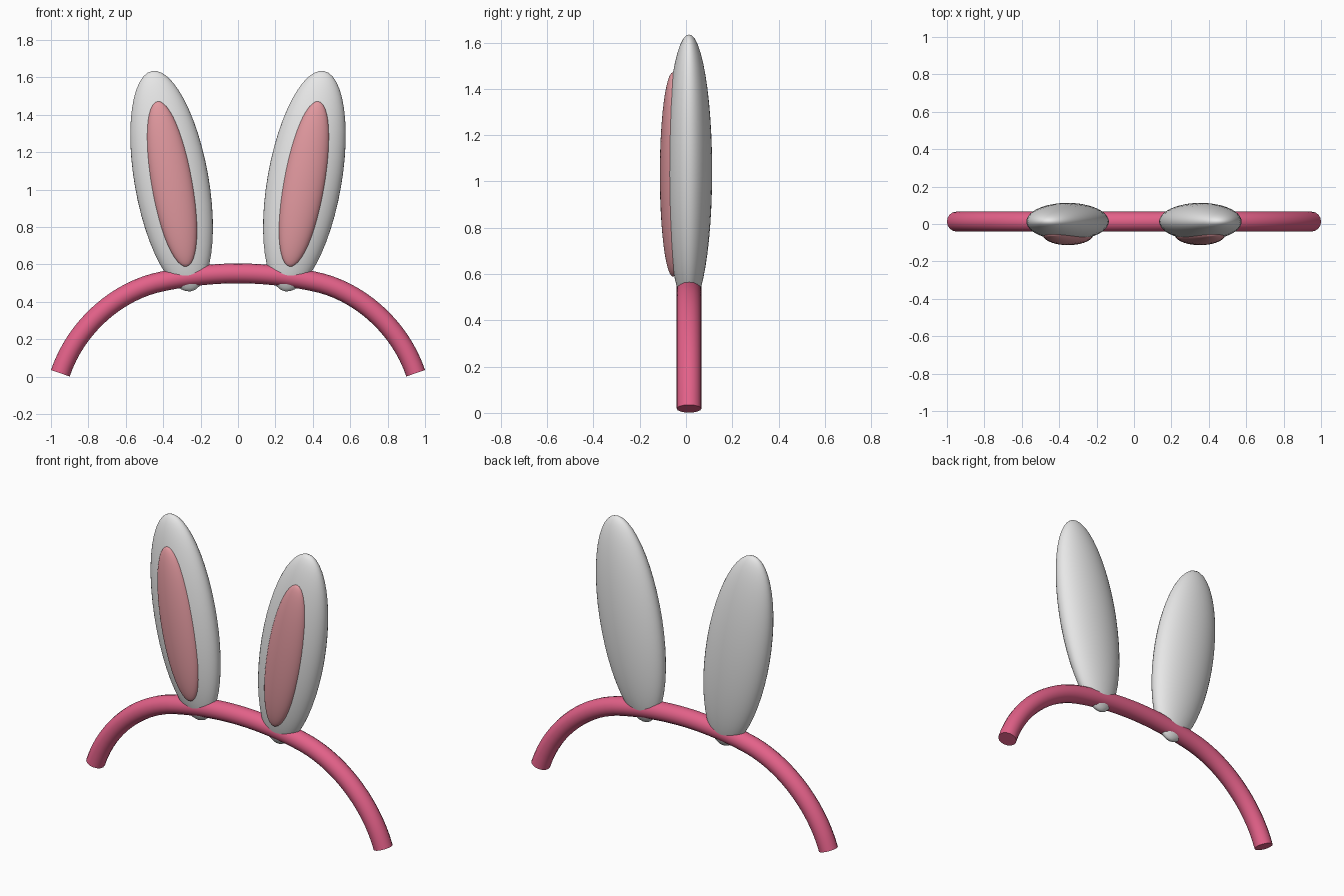
import bpy
from math import radians

cube = bpy.data.objects.get("Cube")
if cube:
    bpy.data.objects.remove(cube, do_unlink=True)


def material(name, color):
    mat = bpy.data.materials.new(name)
    mat.use_nodes = True
    mat.diffuse_color = color
    bsdf = next(n for n in mat.node_tree.nodes if n.type == 'BSDF_PRINCIPLED')
    bsdf.inputs["Base Color"].default_value = color
    return mat


band_pink = material("band pink", (0.77, 0.12, 0.25, 1))
ear_white = material("ear white", (0.8, 0.8, 0.8, 1))
inner_pink = material("inner ear pink", (0.76, 0.32, 0.35, 1))

DEPTH = 0.013   # y of the band and ear centres


def ellipsoid(name, centre, radii, tilt, mat):
    bpy.ops.mesh.primitive_uv_sphere_add(segments=40, ring_count=24, radius=1,
                                         location=centre, rotation=(0, tilt, 0))
    obj = bpy.context.object
    obj.name = name
    obj.scale = radii
    obj.data.materials.append(mat)
    bpy.ops.object.shade_smooth()
    return obj


# Headband: round tube along a mirrored arch
# each knot: (position, handle towards the left end, handle towards the right end)
half = [((0.95, 0.018), (0.98, -0.07), (0.865, 0.27)),
        ((0.40, 0.51), (0.64, 0.465), (0.27, 0.537))]
top = [((0, 0.552), (0.13, 0.552), (-0.13, 0.552))]
flip = lambda p: (-p[0], p[1])
knots = half + top + [(flip(p), flip(b), flip(a)) for p, a, b in reversed(half)]

curve = bpy.data.curves.new("headband", 'CURVE')
curve.dimensions = '3D'
curve.resolution_u = 16
curve.bevel_depth = 0.053
curve.bevel_resolution = 6
curve.use_fill_caps = True
spline = curve.splines.new('BEZIER')
spline.bezier_points.add(len(knots) - 1)
for point, (pos, before, after) in zip(spline.bezier_points, knots):
    point.handle_left_type = point.handle_right_type = 'FREE'
    point.co = (pos[0], DEPTH, pos[1])
    point.handle_left = (before[0], DEPTH, before[1])
    point.handle_right = (after[0], DEPTH, after[1])
curve.materials.append(band_pink)
band = bpy.data.objects.new("headband", curve)
bpy.context.collection.objects.link(band)
bpy.ops.object.select_all(action='DESELECT')
band.select_set(True)
bpy.context.view_layer.objects.active = band
bpy.ops.object.convert(target='MESH')
bpy.ops.object.shade_smooth_by_angle(angle=radians(40))

# Ears leaning outwards, each with a pink inner pad on the front
for side, s in (("left", 1), ("right", -1)):
    tilt = s * radians(10)
    ellipsoid(side + "_ear", (s * 0.355, DEPTH, 1.045),
              (0.198, 0.1, 0.598), tilt, ear_white)
    ellipsoid(side + "_inner_ear", (s * 0.353, -0.056, 1.03),
              (0.112, 0.057, 0.448), tilt, inner_pink)
